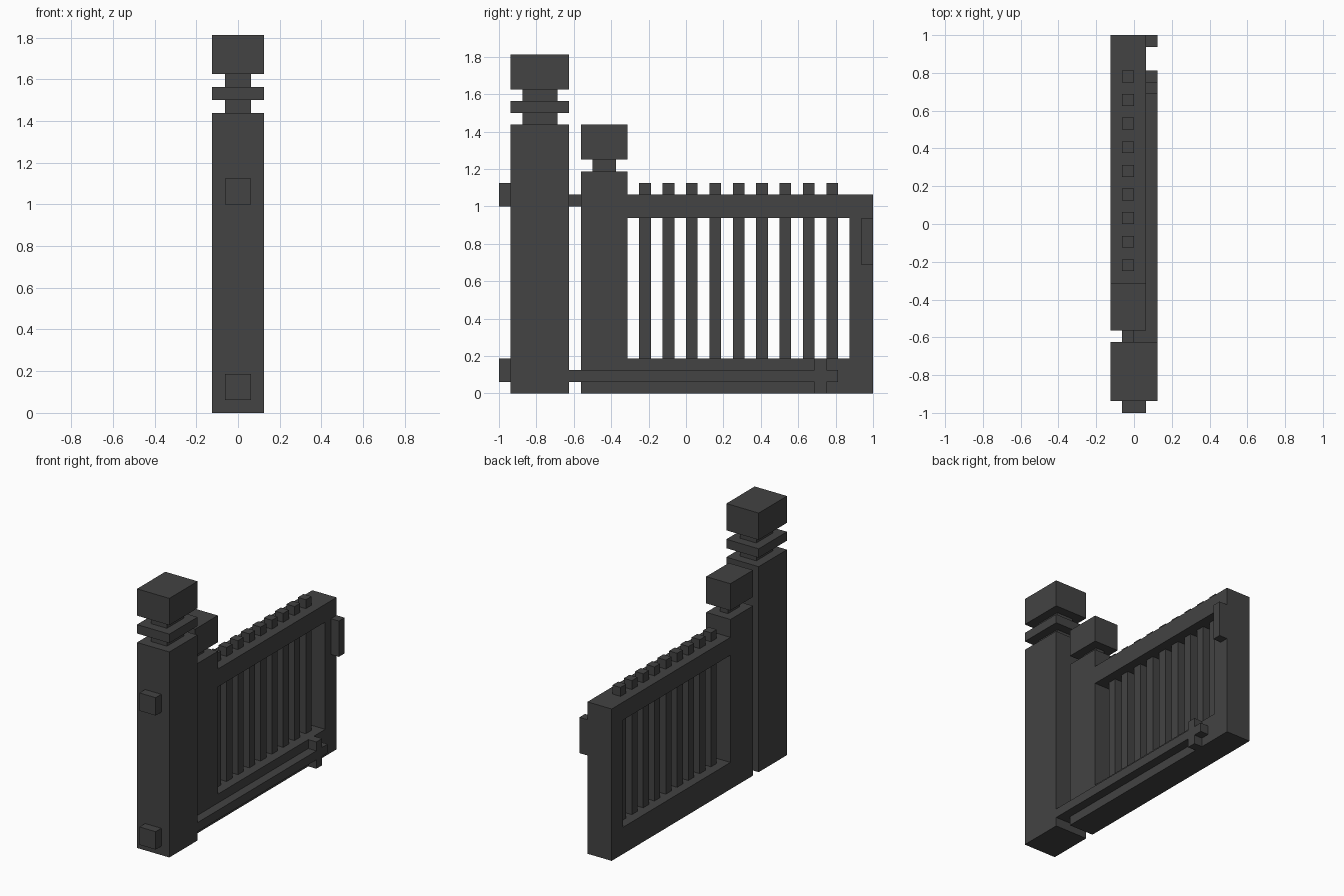
import bpy, bmesh

if "Cube" in bpy.data.objects:
    bpy.data.objects.remove(bpy.data.objects["Cube"])

U = 0.0625  # the model sits on a 1/16 grid; all sizes below are in grid units

iron = bpy.data.materials.new("dark_iron")
iron.diffuse_color = (0.056, 0.056, 0.056, 1)
iron.use_nodes = True
iron.node_tree.nodes["Principled BSDF"].inputs["Base Color"].default_value = iron.diffuse_color


def build(name, *boxes):
    """One object from boxes given as (x0, x1, y0, y1, z0, z1) in grid units."""
    bm = bmesh.new()
    for x0, x1, y0, y1, z0, z1 in boxes:
        verts = bmesh.ops.create_cube(bm, size=1)["verts"]
        for v in verts:
            v.co.x = (x1 if v.co.x > 0 else x0) * U
            v.co.y = (y1 if v.co.y > 0 else y0) * U
            v.co.z = (z1 if v.co.z > 0 else z0) * U
    mesh = bpy.data.meshes.new(name)
    bm.to_mesh(mesh)
    bm.free()
    mesh.materials.append(iron)
    obj = bpy.data.objects.new(name, mesh)
    bpy.context.collection.objects.link(obj)
    return obj


# Large fixed post with necks, collar and cap
build("main_post", (-2, 2, -15, -10, 0, 23))
build("main_post_lower_neck", (-1, 1, -14, -11, 23, 24))
build("main_post_collar", (-2, 2, -15, -10, 24, 25))
build("main_post_upper_neck", (-1, 1, -14, -11, 25, 26))
build("main_post_cap", (-2, 2, -15, -10, 26, 29))

# Wall mounts on the outer side of the post
for name, z in (("lower_mount", 1), ("upper_mount", 16)):
    build(name, (-1, 1, -16, -15, z, z + 2))

# Hinges bridging the gap between post and gate
build("upper_hinge", (-1, 0, -10, -9, 16, 17))
build("lower_hinge", (-1, 1, -10, -9, 1, 2))

# Gate post with neck and cap
build("gate_post", (-2, 1, -9, -5, 0, 19))
build("gate_post_neck", (-1, 0, -8, -6, 19, 20))
build("gate_post_cap", (-2, 1, -9, -5, 20, 23))

# Gate frame
build("bottom_rail", (-2, 1, -5, 14, 0, 3))
build("top_rail", (-2, 1, -5, 14, 15, 17))
build("end_stile", (-2, 1, 14, 16, 0, 17))

# Vertical bars, passing through the top rail
for i in range(9):
    y = -4 + 2 * i
    build(f"gate_bar_{i + 1}", (-1, 0, y, y + 1, 3, 18))

# Cross-ended rod along the bottom rail and latch on the end stile
build("bottom_rod", (1, 2, -10, 13, 1, 2))
build("rod_cross_arms", (1, 2, 11, 12, 0, 1), (1, 2, 11, 12, 2, 3))
build("latch", (1, 2, 15, 16, 11, 15))
